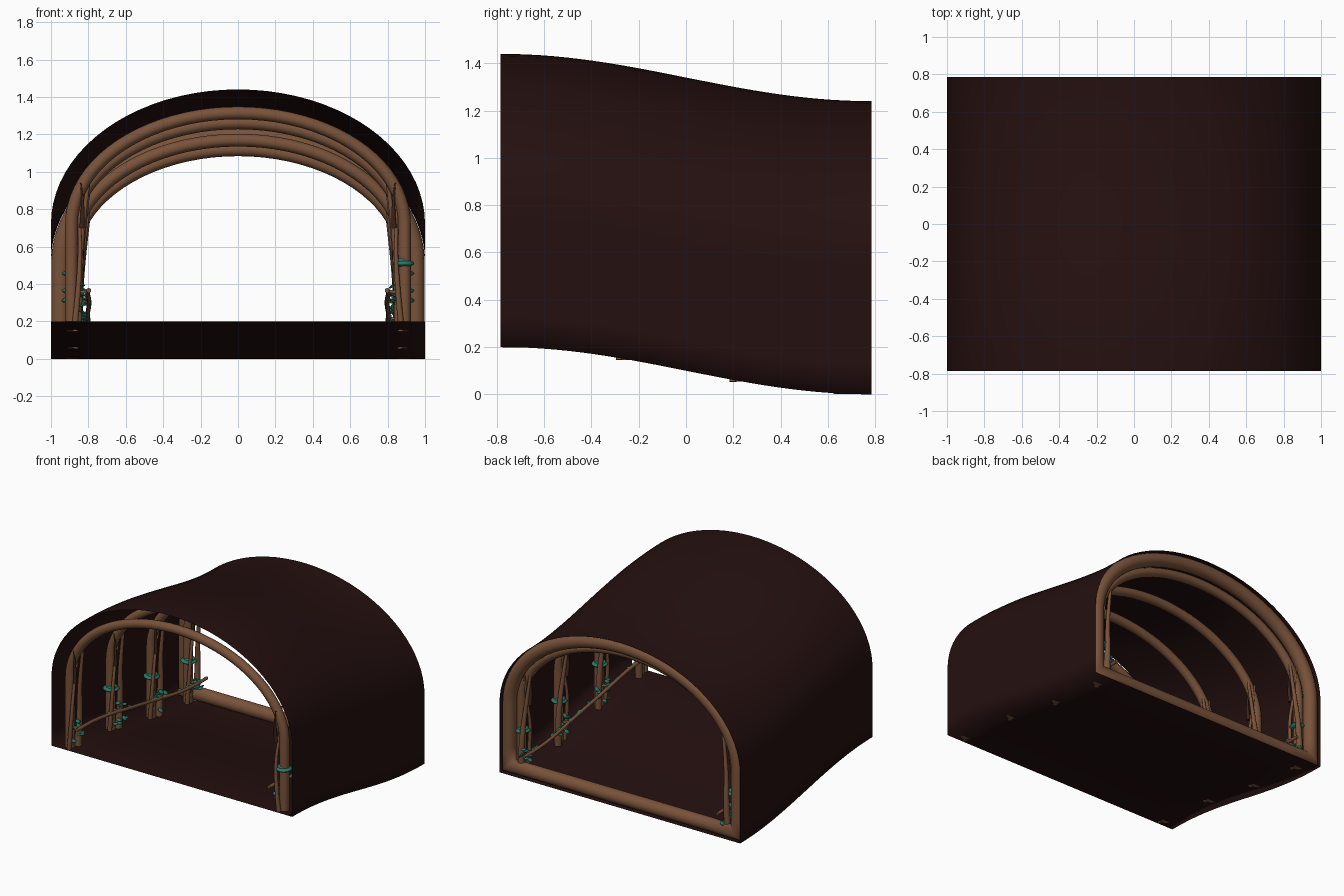
import bpy, bmesh, math, random
from mathutils import Vector

random.seed(4)
if "Cube" in bpy.data.objects:
    bpy.data.objects.remove(bpy.data.objects["Cube"])

HALF = 0.785      # half length of the tunnel
SPRING = 0.52     # height where walls turn into the vault
RISE = 0.72


def material(name, rgb):
    m = bpy.data.materials.new(name)
    m.use_nodes = True
    m.diffuse_color = (*rgb, 1)
    bsdf = m.node_tree.nodes["Principled BSDF"]
    bsdf.inputs["Base Color"].default_value = (*rgb, 1)
    bsdf.inputs["Roughness"].default_value = 0.8
    return m


EARTH = material("dark earth", (0.018, 0.005, 0.005))
WOOD = material("brown wood", (0.19, 0.085, 0.042))
BARK = material("dark bark", (0.045, 0.018, 0.011))
TEAL = material("teal fungus", (0.02, 0.19, 0.14))


def floor(y):
    """Height of the sloping floor at depth y."""
    return 0.1 * (1 + math.cos(math.pi * (y + HALF) / (2 * HALF)))


def arch(half_width, rise, steps=40):
    return [(half_width * math.cos(math.pi * i / steps),
             SPRING + rise * math.sin(math.pi * i / steps)) for i in range(steps + 1)]


def section(inset):
    """Closed tunnel outline, moved inward by inset."""
    w = 1 - inset
    walls = [inset + (SPRING - inset) * k / 4 for k in range(4)]
    right = [(w, z) for z in walls]
    left = [(-w, z) for z in reversed(walls)]
    base = [(-w + w * k / 4, inset) for k in range(1, 8)]
    return right + arch(w, RISE - inset) + left + base


def loft(name, loops, mat, close):
    """Skin a list of closed loops of equal length."""
    bm = bmesh.new()
    rows = [[bm.verts.new(p) for p in loop] for loop in loops]
    n = len(rows[0])
    for a, b in zip(rows, rows[1:] + (rows[:1] if close else [])):
        for i in range(n):
            j = (i + 1) % n
            bm.faces.new((a[i], a[j], b[j], b[i]))
    bmesh.ops.recalc_face_normals(bm, faces=bm.faces)
    return finish(name, bm, mat)


def finish(name, bm, mat):
    me = bpy.data.meshes.new(name)
    bm.to_mesh(me)
    bm.free()
    me.materials.append(mat)
    me.polygons.foreach_set("use_smooth", [True] * len(me.polygons))
    ob = bpy.data.objects.new(name, me)
    bpy.context.collection.objects.link(ob)
    return ob


def tube(name, points, radius, mat, tip=1.0, spline="POLY"):
    """Round limb along points, tapering to tip * radius."""
    cu = bpy.data.curves.new(name, "CURVE")
    cu.dimensions = "3D"
    cu.bevel_depth = radius
    cu.bevel_resolution = 3
    cu.use_fill_caps = True
    sp = cu.splines.new(spline)
    sp.points.add(len(points) - 1)
    for i, p in enumerate(points):
        sp.points[i].co = (*p, 1)
        sp.points[i].radius = 1 + (tip - 1) * i / (len(points) - 1)
    if spline == "NURBS":
        sp.use_endpoint_u = True
        sp.order_u = 3
        sp.resolution_u = 6
    cu.materials.append(mat)
    ob = bpy.data.objects.new(name, cu)
    bpy.context.collection.objects.link(ob)
    return ob


def blob(bm, centre, size, tilt=0.0):
    """Flattened cap added to a shared mesh."""
    made = bmesh.ops.create_uvsphere(bm, u_segments=12, v_segments=8, radius=1)["verts"]
    for v in made:
        c = Vector((v.co.x * size[0], v.co.y * size[1], v.co.z * size[2]))
        c.z += tilt * c.x
        v.co = c + Vector(centre)


# Tunnel shell: one sheet following the sloping floor
rows = [-HALF + 2 * HALF * k / 28 for k in range(29)]
loft("tunnel_shell", [[(x, y, z + floor(y)) for x, z in section(0)] for y in rows],
     EARTH, False)

# Rounded wooden frame around the back opening
R = 0.049
frame = []
for k in range(16):
    t = 2 * math.pi * k / 16
    y = HALF - R + R * math.sin(t)
    frame.append([(x, y, z) for x, z in section(0.051 - R * math.cos(t))])
loft("back_frame", frame, WOOD, True)

# Rib arches, each with leaning branches and fungus at both legs
for n, y in enumerate((-0.72, -0.24, 0.24, 0.68), 1):
    f = floor(y)
    path = [(0.89, 0)] + arch(0.89, 0.595) + [(-0.89, 0)]
    tube(f"rib_arch_{n}", [(x, y, z + f) for x, z in path], 0.034, WOOD)

    for side, label in ((1, "left"), (-1, "right")):
        def at(x, dy, h):
            return (side * x, y + dy, f + h)

        tube(f"leaning_trunk_{n}_{label}",
             [at(0.86, 0.05, 0), at(0.85, 0.06, 0.25), at(0.835, 0.03, 0.5),
              at(0.79, 0.02, 0.82)], 0.026, WOOD, 0.35, "NURBS")
        tube(f"thin_branch_{n}_{label}",
             [at(0.87, -0.04, 0), at(0.84, -0.05, 0.3), at(0.85, 0.0, 0.55),
              at(0.84, 0.04, 0.75)], 0.016, WOOD, 0.4, "NURBS")
        tube(f"dark_twig_{n}_{label}",
             [at(0.835, -0.02, 0.5), at(0.825, -0.03, 0.62), at(0.84, -0.03, 0.74)],
             0.014, BARK, 0.3, "NURBS")

        bm = bmesh.new()
        if n > 1 or side > 0:
            blob(bm, at(0.885, 0, 0.31), (0.058, 0.058, 0.018))
            blob(bm, at(0.88, 0, 0.325), (0.04, 0.04, 0.018))
        for k in range(9):
            spot = at(random.uniform(0.82, 0.85), random.uniform(-0.03, 0.09),
                      random.uniform(0.05, 0.2))
            blob(bm, spot, (0.016, 0.02, 0.008), random.uniform(-0.8, 0.8))
        finish(f"fungus_{n}_{label}", bm, TEAL)

# Low side rails with short posts and small growths
for side, label in ((1, "left"), (-1, "right")):
    ys = [-0.775 + 1.55 * k / 24 for k in range(25)]
    tube(f"side_rail_{label}",
         [(side * (0.8 + 0.004 * math.sin(9 * y)), y, floor(y) + 0.165) for y in ys],
         0.013, WOOD, 0.9)
    for y in (-0.72, -0.24, 0.24, 0.68):
        tube(f"rail_peg_{label}",
             [(side * 0.79, y, floor(y) + 0.165), (side * 0.87, y, floor(y) + 0.15)],
             0.01, WOOD)
    bm = bmesh.new()
    for k in range(14):
        y = random.uniform(-0.7, 0.7)
        blob(bm, (side * 0.81, y, floor(y) + 0.17), (0.012, 0.018, 0.01))
    finish(f"rail_growth_{label}", bm, TEAL)
